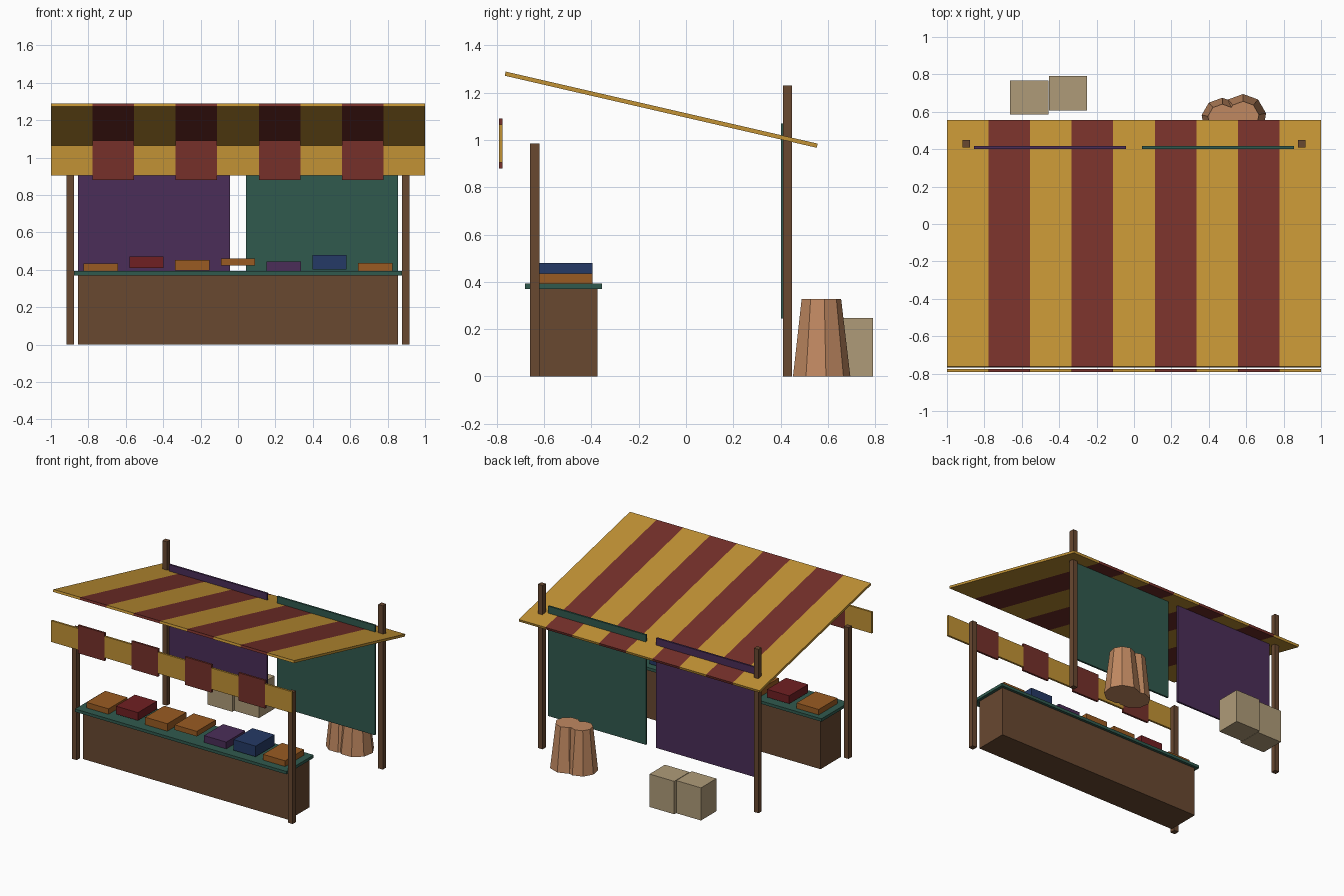
import bpy, math

if "Cube" in bpy.data.objects:
    bpy.data.objects.remove(bpy.data.objects["Cube"])

COLORS = {
    "yellow": (0.54, 0.29, 0.035), "red": (0.18, 0.03, 0.023),
    "wood": (0.138, 0.065, 0.03), "teal": (0.03, 0.102, 0.076),
    "purple": (0.069, 0.027, 0.098), "blue": (0.018, 0.042, 0.133),
    "orange": (0.32, 0.105, 0.016), "crimson": (0.16, 0.014, 0.016),
    "crate": (0.43, 0.33, 0.19), "sack": (0.53, 0.25, 0.12),
}
MATS = {}
for key, rgb in COLORS.items():
    MATS[key] = bpy.data.materials.new(key)
    MATS[key].diffuse_color = (*rgb, 1)


def finish(name, color):
    ob = bpy.context.object
    ob.name = name
    ob.data.materials.append(MATS[color])
    return ob


def box(name, color, x, y, z):
    """Box from (min, max) pairs on each axis."""
    bpy.ops.mesh.primitive_cube_add(size=1, location=[sum(r) / 2 for r in (x, y, z)])
    bpy.context.object.scale = [r[1] - r[0] for r in (x, y, z)]
    return finish(name, color)


# Counter and its top
box("counter_body", "wood", (-0.855, 0.855), (-0.62, -0.375), (0, 0.37))
box("counter_top", "teal", (-0.877, 0.877), (-0.68, -0.355), (0.37, 0.392))

# Posts
for side, s in (("left", -1), ("right", 1)):
    x = (s * 0.897 - 0.019, s * 0.897 + 0.019)
    box(f"front_post_{side}", "wood", x, (-0.66, -0.62), (0, 0.985))
    box(f"back_post_{side}", "wood", x, (0.41, 0.448), (0, 1.23))

# Striped sloping canopy and hanging valance
STRIPES = 9
w = 2 / STRIPES
for i in range(STRIPES):
    x = (-1 + i * w, -1 + (i + 1) * w)
    red = i % 2 == 1
    color = "red" if red else "yellow"
    stripe = box(f"canopy_stripe_{i}", color, x, (-0.782, 0.572), (1.119, 1.137))
    stripe.rotation_euler.x = -math.radians(13)
    drop = 0.105 if red else 0.08
    box(f"valance_flag_{i}", color, x, (-0.79, -0.775), (0.985 - drop, 0.985 + drop))

# Back curtains
box("curtain_left", "purple", (-0.855, -0.042), (0.402, 0.416), (0.245, 1.07))
box("curtain_right", "teal", (0.042, 0.855), (0.402, 0.416), (0.245, 1.07))

# Goods on the counter: colour, bottom, top
GOODS = [("orange", 0.392, 0.433), ("crimson", 0.41, 0.47), ("orange", 0.396, 0.452),
         ("orange", 0.422, 0.46), ("purple", 0.394, 0.445), ("blue", 0.4, 0.48),
         ("orange", 0.392, 0.435)]
for i, (color, z0, z1) in enumerate(GOODS):
    cx = (i - 3) * 0.2445
    box(f"goods_box_{i}", color, (cx - 0.092, cx + 0.092), (-0.62, -0.395), (z0, z1))

# Crates behind the stall
box("crate_outer", "crate", (-0.662, -0.457), (0.585, 0.768), (0, 0.245))
box("crate_inner", "crate", (-0.455, -0.25), (0.607, 0.79), (0, 0.247))

# Tapered sacks behind the stall
for name, x, y, r0, r1 in (("sack_large", 0.583, 0.57, 0.125, 0.086),
                           ("sack_small", 0.472, 0.563, 0.112, 0.078)):
    bpy.ops.mesh.primitive_cone_add(vertices=9, radius1=r0, radius2=r1, depth=0.328,
                                    location=(x, y, 0.164))
    finish(name, "sack")

for m in bpy.data.materials:
    if m.users and not m.is_grease_pencil:
        m.use_nodes = True
        m.node_tree.nodes["Principled BSDF"].inputs["Base Color"].default_value = m.diffuse_color
